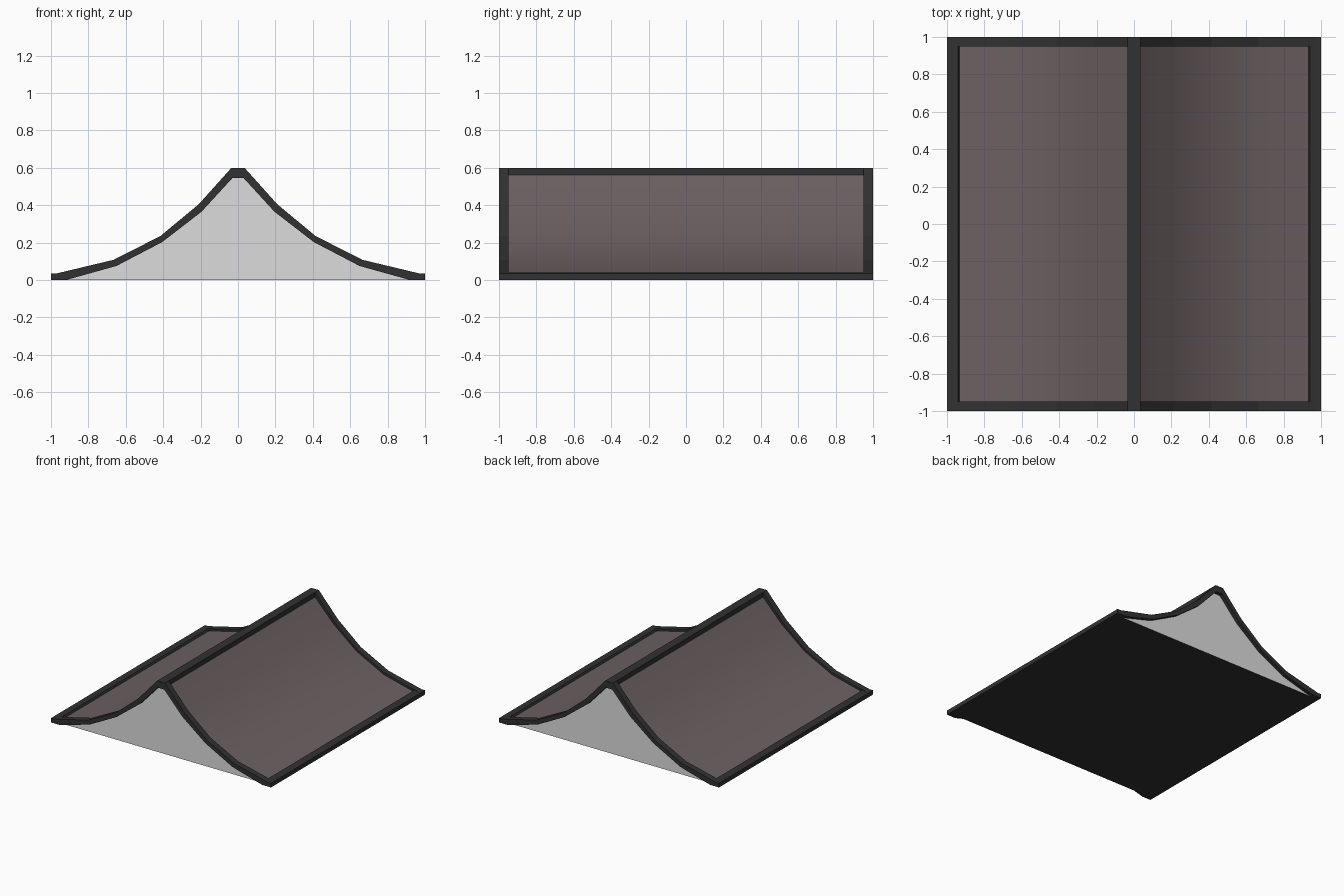
import bpy, bmesh, math

if "Cube" in bpy.data.objects:
    bpy.data.objects.remove(bpy.data.objects["Cube"])


def material(name, rgb):
    m = bpy.data.materials.new(name)
    m.diffuse_color = (*rgb, 1)
    m.use_nodes = True
    m.node_tree.nodes["Principled BSDF"].inputs["Base Color"].default_value = m.diffuse_color
    return m


trim = material("dark trim", (0.031, 0.031, 0.031))
slate = material("slate brown", (0.150, 0.118, 0.123))
wall = material("light grey", (0.72, 0.72, 0.72))


def mirrored(half):
    """Full left-to-right profile from its right half."""
    return [(-x, z) for x, z in reversed(half)] + half


def prism(name, section, y0, y1, mats):
    """Extrude an (x, z) section along y."""
    bm = bmesh.new()
    face = bm.faces.new([bm.verts.new((x, y0, z)) for x, z in section])
    res = bmesh.ops.extrude_face_region(bm, geom=[face])
    for g in res["geom"]:
        if isinstance(g, bmesh.types.BMVert):
            g.co.y = y1
    # extrusion keeps the start face as the front cap
    bmesh.ops.recalc_face_normals(bm, faces=bm.faces)
    me = bpy.data.meshes.new(name)
    bm.to_mesh(me)
    bm.free()
    for m in mats:
        me.materials.append(m)
    ob = bpy.data.objects.new(name, me)
    bpy.context.collection.objects.link(ob)
    return ob


# Right halves of the curved roof line, ridge to eave
outer = [(0.035, 0.60), (0.21, 0.405), (0.415, 0.235), (0.665, 0.108), (0.97, 0.035), (1, 0.035), (1, 0)]
inner = [(0.03, 0.545), (0.195, 0.365), (0.405, 0.203), (0.65, 0.075), (0.92, 0)]
panel = [(0.02, 0.577), (0.205, 0.383), (0.41, 0.218), (0.66, 0.092), (0.94, 0.022), (0.93, 0)]

# Roof body: tiled slopes, light gable walls, dark underside
body = prism("roof_body", mirrored(panel), -0.97, 0.97, [slate, wall, trim])
for p in body.data.polygons:
    if abs(p.normal.y) > 0.9:
        p.material_index = 1
    elif p.normal.z < -0.5:
        p.material_index = 2
bpy.context.view_layer.objects.active = body
body.select_set(True)
bpy.ops.object.shade_smooth_by_angle(angle=math.radians(30))
body.select_set(False)

# Curved barge boards at both gable ends
barge = mirrored(outer) + mirrored(inner)[::-1]
prism("front_barge_board", barge, -1, -0.95, [trim])
prism("back_barge_board", barge, 0.95, 1, [trim])

# Ridge beam
prism("ridge_beam", mirrored([(0.035, 0.60), (0.035, 0.545)]), -0.99, 0.99, [trim])

# Eave boards along both sides
eave = [(0.92, 0), (1, 0), (1, 0.035), (0.97, 0.035), (0.94, 0.04)]
for side, s in (("right", 1), ("left", -1)):
    prism(side + "_eave_board", [(s * x, z) for x, z in eave], -1, 1, [trim])
